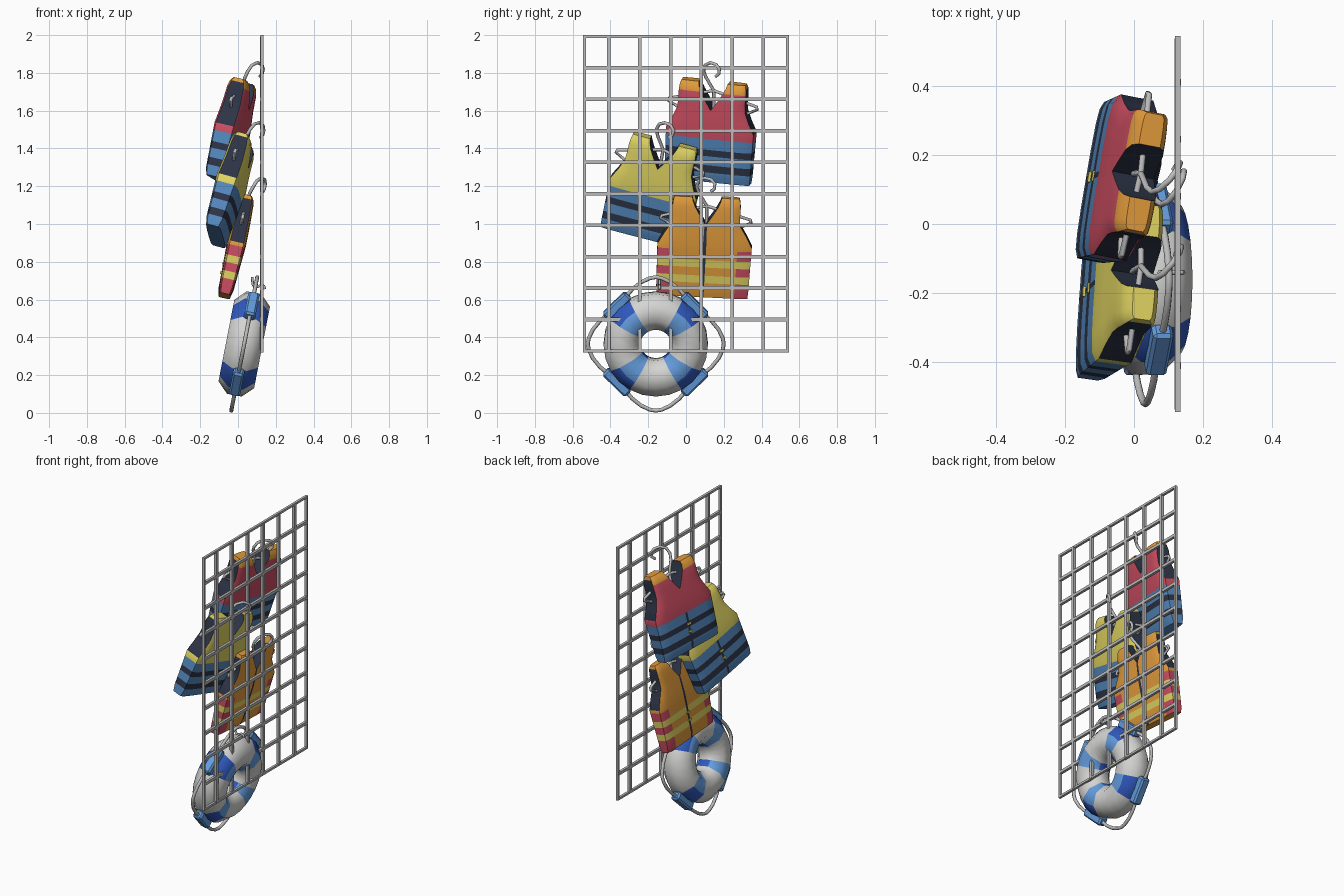
import bpy, bmesh
from math import sin, cos, radians, pi
from mathutils import Matrix

if "Cube" in bpy.data.objects:
    bpy.data.objects.remove(bpy.data.objects["Cube"])

COLOURS = {
    "metal grey": (0.50, 0.50, 0.50), "white": (0.66, 0.66, 0.65),
    "navy": (0.026, 0.034, 0.062), "vest blue": (0.09, 0.25, 0.52),
    "light blue": (0.13, 0.34, 0.74), "royal blue": (0.03, 0.10, 0.52),
    "pink": (0.60, 0.075, 0.12), "orange": (0.76, 0.33, 0.045),
    "yellow": (0.74, 0.65, 0.12),
}
MATS = {}
for n, c in COLOURS.items():
    MATS[n] = bpy.data.materials.new(n)
    MATS[n].diffuse_color = (*c, 1)


def smooth(obj, angle=40):
    bpy.ops.object.select_all(action='DESELECT')
    obj.select_set(True)
    bpy.context.view_layer.objects.active = obj
    bpy.ops.object.shade_smooth_by_angle(angle=radians(angle))


def finish(name, bm, mats, matrix=Matrix(), angle=40):
    bmesh.ops.recalc_face_normals(bm, faces=bm.faces)
    me = bpy.data.meshes.new(name)
    bm.to_mesh(me)
    bm.free()
    for m in mats:
        me.materials.append(MATS[m])
    obj = bpy.data.objects.new(name, me)
    bpy.context.collection.objects.link(obj)
    obj.matrix_world = matrix
    smooth(obj, angle)
    return obj


def boxes(name, items, mat, matrix=Matrix()):
    """Boxes given as (centre, size)."""
    bm = bmesh.new()
    for centre, size in items:
        bmesh.ops.create_cube(bm, size=1, matrix=Matrix.Translation(centre)
                              @ Matrix.Diagonal((*size, 1)))
    return finish(name, bm, [mat], matrix, 30)


def tube(name, pts, radius, matrix=Matrix(), cyclic=False):
    """Round metal-grey wire along a point list."""
    cu = bpy.data.curves.new(name, 'CURVE')
    cu.dimensions = '3D'
    cu.bevel_depth = radius
    cu.bevel_resolution = 2
    cu.use_fill_caps = True
    sp = cu.splines.new('POLY')
    sp.points.add(len(pts) - 1)
    for p, co in zip(sp.points, pts):
        p.co = (*co, 1)
    sp.use_cyclic_u = cyclic
    obj = bpy.data.objects.new(name, cu)
    bpy.context.collection.objects.link(obj)
    obj.matrix_world = matrix
    bpy.ops.object.select_all(action='DESELECT')
    obj.select_set(True)
    bpy.context.view_layer.objects.active = obj
    bpy.ops.object.convert(target='MESH')
    obj = bpy.context.object
    obj.data.materials.clear()
    obj.data.materials.append(MATS["metal grey"])
    smooth(obj, 50)


def placed(x, y, z, yaw=0, tilt=0, roll=0):
    return (Matrix.Translation((x, y, z)) @ Matrix.Rotation(radians(yaw), 4, 'Z')
            @ Matrix.Rotation(radians(tilt), 4, 'Y') @ Matrix.Rotation(radians(roll), 4, 'X'))


# Wire display grid of square bars
PX, W, Z0, Z1 = 0.126, 0.537, 0.328, 1.993
ZM, ZH = (Z0 + Z1) / 2, Z1 - Z0
boxes("grid_frame", [((PX, s * W, ZM), (.016, .014, ZH + .014)) for s in (-1, 1)]
      + [((PX, 0, z), (.016, 2 * W, .014)) for z in (Z0, Z1)], "metal grey")
boxes("grid_bars", [((PX, y, ZM), (.019, .019, ZH))
                    for y in (-0.41, -0.245, -0.08, 0.08, 0.245, 0.41)]
      + [((PX, 0, Z0 + i * ZH / 10), (.017, 2 * W, .019)) for i in range(1, 10)], "metal grey")

# Vest outline: height, neck edge, arm edge, half thickness
OUTLINE = [(0, .078, .172, .032), (-.02, .073, .178, .048), (-.05, .06, .181, .056),
           (-.10, .03, .18, .06), (-.145, 0, .183, .063), (-.2, 0, .205, .066),
           (-.26, 0, .236, .068), (-.5, 0, .23, .054), (-.54, 0, .227, .042)]
COLS = [(0, 1), (.035, 1), (.35, 1), (.7, .97), (.9, .9), (1, .72)]


def outline_at(v):
    for a, b in zip(OUTLINE, OUTLINE[1:]):
        if a[0] >= v >= b[0]:
            f = (a[0] - v) / (a[0] - b[0])
            return [p + (q - p) * f for p, q in zip(a, b)]


def vest(name, matrix, colour, cuts, both_zips=False, thick=1.0, wide=1.0):
    """colour(v, f) gives the colour at a height v and width fraction f."""
    heights = sorted({r[0] for r in OUTLINE} | set(cuts), reverse=True)
    names = list(COLOURS)
    zip_top = -.145 if both_zips else -.3
    bm = bmesh.new()
    n = len(COLS)
    for s in (-1, 1):
        loops = []
        for v in heights:
            _, a, b, t = outline_at(v)
            t *= thick
            b *= wide if v < -.15 else 1
            front = [(-t * k, s * (a + (b - a) * f), v) for f, k in COLS]
            back = [(-x, y, z) for x, y, z in reversed(front)]
            loops.append([bm.verts.new(p) for p in front + back])
        for i in range(len(loops) - 1):
            vm = (heights[i] + heights[i + 1]) / 2
            for j in range(2 * n):
                if j == 2 * n - 1 and vm < -.145:
                    continue            # no wall inside the body
                k = (j + 1) % (2 * n)
                face = bm.faces.new((loops[i][j], loops[i][k], loops[i + 1][k], loops[i + 1][j]))
                col = j if j < n else 2 * n - 2 - j
                f = 1 if j == n - 1 else (COLS[col][0] + COLS[col + 1][0]) / 2 if col >= 0 else 0
                mat = colour(vm, f)
                if j == 2 * n - 1 or (j == n - 1 and -.26 < vm < -.01):
                    mat = "navy"        # neck and armhole lining
                elif vm < zip_top and (j == 0 or (both_zips and j == 2 * n - 2)):
                    mat = "navy"        # zip
                face.material_index = names.index(mat)
        bm.faces.new(loops[0]).material_index = names.index(colour(-.001, .5))
        bm.faces.new(loops[-1]).material_index = names.index(colour(-.539, .5))
    bmesh.ops.remove_doubles(bm, verts=bm.verts, dist=1e-5)
    finish(name, bm, names, matrix, 35)
    # Buckle on the zip
    t = outline_at(-.4)[3] * thick
    boxes(name + "_buckle", [((-t - .002, 0, z), (.009, .03, .01)) for z in (-.375, -.425)],
          "yellow", matrix)
    # Hanger: wire triangle and hook
    tube(name + "_hanger", [(0, 0, -.05), (0, .235, -.115), (0, .24, -.13), (0, .17, -.165),
                            (0, -.17, -.165), (0, -.24, -.13), (0, -.235, -.115)],
         0.009, matrix, True)
    tube(name + "_hook", [(0, .005, -.15), (0, 0, -.05), (.008, -.045, .02), (.018, -.058, .055),
                          (.03, -.05, .09), (.05, -.02, .112), (.068, .015, .11),
                          (.077, .036, .09), (.078, .036, .065), (.074, .018, .045)],
         0.009, matrix)


# Two vests with blue and navy stripes
BLUE_CUTS = (-.3, -.36, -.395, -.445, -.485)


def striped(top, shoulder):
    def colour(v, f):
        if v > -.05:
            return shoulder
        if v > -.3:
            return top
        return "navy" if -.395 < v < -.36 or -.485 < v < -.445 else "vest blue"
    return colour


vest("pink_vest", placed(.032, .15, 1.755, -11, 13, -6), striped("pink", "orange"), BLUE_CUTS)
vest("yellow_vest", placed(.035, -.11, 1.44, -8, 15, -15), striped("yellow", "yellow"), BLUE_CUTS)


# Orange vest with yellow bands and pink sides
def orange_colour(v, f):
    if -.375 < v < -.335 or -.46 < v < -.42:
        return "yellow"
    return "pink" if v < -.28 and f > .75 else "orange"


vest("orange_vest", placed(.05, .112, 1.145, 0, 13, -3), orange_colour,
     (-.28, -.335, -.375, -.42, -.46), True, .75, 1.06)

# Lifebuoy ring: blue bands on the diagonals, darker on the rims
RING = placed(.033, -.16, .365, 0, 11)
R, TR, SEG, SIDES = .18, .104, 24, 8
bm = bmesh.new()
grid = []
for i in range(SEG):
    th = 2 * pi * i / SEG
    row = []
    for j in range(SIDES):
        ph = 2 * pi * (j - .5) / SIDES
        r = R + TR * cos(ph)
        row.append(bm.verts.new((TR * sin(ph), r * cos(th), r * sin(th))))
    grid.append(row)
for i in range(SEG):
    for j in range(SIDES):
        a, b, k = grid[i], grid[(i + 1) % SEG], (j + 1) % SIDES
        face = bm.faces.new((a[j], a[k], b[k], b[j]))
        if i % 6 in (2, 3):
            face.material_index = 2 if j in (0, 1, 4, 7) else 1
finish("lifebuoy_ring", bm, ["white", "light blue", "royal blue"], RING, 60)

# Rope cuffs
bm = bmesh.new()
for k in range(4):
    m = (Matrix.Rotation(radians(45 + 90 * k), 4, 'X') @ Matrix.Translation((0, .29, 0))
         @ Matrix.Diagonal((.06, .055, .17, 1)))
    bmesh.ops.create_cube(bm, size=1, matrix=m)
bmesh.ops.bevel(bm, geom=bm.edges[:], offset=.01, segments=1, affect='EDGES')
finish("rope_cuffs", bm, ["light blue"], RING, 30)

# Grab rope sagging outward between the cuffs
rope = []
for k in range(4):
    for d, r in ((-15, .303), (15, .303), (22, .32), (32, .342), (40, .356), (45, .360),
                 (50, .356), (58, .342), (68, .32)):
        a = radians(45 + 90 * k + d)
        rope.append((0, r * cos(a), r * sin(a)))
tube("grab_rope", rope, 0.0105, RING, True)

# Small hook holding the ring on the grid
tube("ring_hook", [(.142, -.14, .655), (.138, -.14, .672), (.122, -.14, .677), (.105, -.14, .668),
                   (.09, -.14, .665), (.078, -.14, .68), (.075, -.14, .72)], 0.007)

for m in bpy.data.materials:
    if m.users and not m.is_grease_pencil:
        m.use_nodes = True
        m.node_tree.nodes["Principled BSDF"].inputs["Base Color"].default_value = m.diffuse_color
